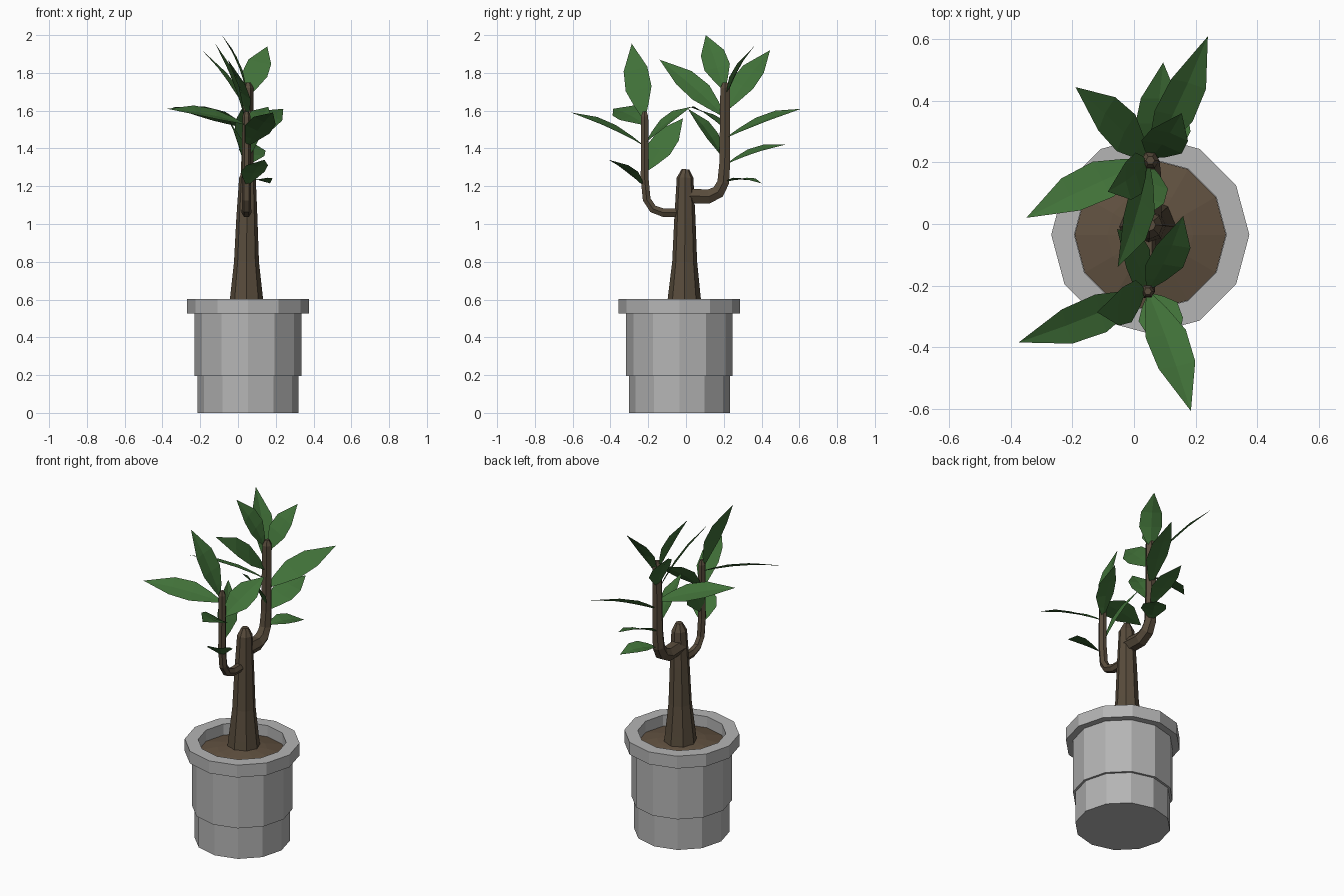
import bpy, bmesh, math
from mathutils import Vector, Matrix

if "Cube" in bpy.data.objects:
    bpy.data.objects.remove(bpy.data.objects["Cube"])


def material(name, rgb):
    m = bpy.data.materials.new(name)
    m.diffuse_color = (*rgb, 1)
    m.use_nodes = True
    m.node_tree.nodes["Principled BSDF"].inputs["Base Color"].default_value = m.diffuse_color
    return m


GREY = material("pot_grey", (0.46, 0.46, 0.46))
SOIL = material("soil_brown", (0.12, 0.083, 0.052))
BARK = material("bark_brown", (0.098, 0.072, 0.045))
GREEN = material("leaf_green", (0.052, 0.165, 0.04))


def finish(name, bm, mat, recalc=True):
    if recalc:
        bmesh.ops.recalc_face_normals(bm, faces=bm.faces)
    me = bpy.data.meshes.new(name)
    bm.to_mesh(me)
    bm.free()
    me.materials.append(mat)
    ob = bpy.data.objects.new(name, me)
    bpy.context.collection.objects.link(ob)
    return ob


def skin(bm, rings):
    for a, b in zip(rings, rings[1:]):
        n = len(a)
        for i in range(n):
            j = (i + 1) % n
            bm.faces.new((a[i], a[j], b[j], b[i]))


def lathe(name, profile, centre, sides, mat):
    """Faceted turned shape, both ends capped."""
    bm = bmesh.new()
    rings = []
    for r, z in profile:
        rings.append([bm.verts.new((centre[0] + r * math.cos(2 * math.pi * i / sides),
                                    centre[1] + r * math.sin(2 * math.pi * i / sides), z))
                      for i in range(sides)])
    skin(bm, rings)
    bm.faces.new(rings[0])
    bm.faces.new(rings[-1])
    return finish(name, bm, mat)


def tube(name, path, radii, sides, mat):
    """Tapering faceted tube along a path lying in a plane of constant x."""
    bm = bmesh.new()
    pts = [Vector(p) for p in path]
    rings = []
    for k, p in enumerate(pts):
        d = (pts[min(k + 1, len(pts) - 1)] - pts[max(k - 1, 0)]).normalized()
        u = Vector((1, 0, 0))
        v = d.cross(u).normalized()
        rings.append([bm.verts.new(p + radii[k] * (u * math.cos(2 * math.pi * i / sides)
                                                   + v * math.sin(2 * math.pi * i / sides)))
                      for i in range(sides)])
    skin(bm, rings)
    bm.faces.new(rings[0])
    bm.faces.new(rings[-1])
    return finish(name, bm, mat)


def leaf(name, base, tip, roll):
    """Pointed leaf blade folded along its midrib and slightly arched."""
    base, tip = Vector(base), Vector(tip)
    d = tip - base
    side = d.cross(Vector((0, 0, 1))).normalized()
    side = Matrix.Rotation(math.radians(roll), 3, d.normalized()) @ side
    up = side.cross(d).normalized()
    bm = bmesh.new()
    rows = []
    for t, w in ((0, 0.012), (0.14, 0.038), (0.36, 0.07), (0.63, 0.064)):
        mid = base + d * t + up * (0.06 * t * (1 - t))
        rim = up * w * 0.14
        rows.append([bm.verts.new(mid - side * w + rim), bm.verts.new(mid),
                     bm.verts.new(mid + side * w + rim)])
    for a, b in zip(rows, rows[1:]):
        for i in (0, 1):
            bm.faces.new((a[i], a[i + 1], b[i + 1], b[i]))
    end = bm.verts.new(tip)
    for i in (0, 1):
        bm.faces.new((rows[-1][i], rows[-1][i + 1], end))
    return finish(name, bm, GREEN, recalc=False)


# Pot with stepped wall, rim and hollow top; soil mound
POT = (0.053, -0.035)
lathe("pot", [(0.268, 0), (0.268, 0.195), (0.282, 0.195), (0.282, 0.527), (0.322, 0.527),
              (0.322, 0.603), (0.247, 0.603), (0.247, 0.5)], POT, 12, GREY)
lathe("soil", [(0.246, 0.51), (0.246, 0.535), (0.14, 0.56), (0.03, 0.575)], POT, 12, SOIL)

# Trunk, cut off at the top
tube("trunk", [(0.045, -0.009, 0.54), (0.045, -0.009, 0.62), (0.045, -0.007, 0.8),
               (0.047, -0.006, 1.03), (0.05, -0.005, 1.245), (0.05, -0.003, 1.29)],
     [0.095, 0.086, 0.066, 0.056, 0.044, 0.02], 8, BARK)

# Two side branches bending upward
tube("short_branch", [(0.045, 0.0, 1.06), (0.045, -0.12, 1.06), (0.045, -0.175, 1.08),
                      (0.045, -0.208, 1.13), (0.045, -0.219, 1.24), (0.045, -0.219, 1.57),
                      (0.045, -0.219, 1.595)],
     [0.027, 0.026, 0.025, 0.024, 0.024, 0.022, 0.012], 6, BARK)
tube("tall_branch", [(0.045, 0.0, 1.15), (0.045, 0.12, 1.145), (0.047, 0.17, 1.17),
                     (0.048, 0.197, 1.22), (0.05, 0.205, 1.32), (0.053, 0.207, 1.72),
                     (0.053, 0.207, 1.75)],
     [0.045, 0.043, 0.04, 0.036, 0.033, 0.029, 0.014], 6, BARK)

# Leaves: base height, tip x, y, z, roll in degrees
TALL = [(1.72, -0.085, 0.105, 2.0, -32), (1.69, 0.155, 0.36, 1.94, 20),
        (1.61, -0.19, 0.445, 1.92, 25), (1.58, -0.053, -0.14, 1.87, -45),
        (1.51, -0.35, 0.02, 1.62, 20), (1.46, 0.24, 0.61, 1.61, 25),
        (1.36, 0.02, 0.01, 1.61, -20), (1.32, 0.095, 0.525, 1.42, 15),
        (1.225, 0.17, 0.40, 1.215, 0)]
SHORT = [(1.57, -0.12, -0.287, 1.955, -30), (1.53, -0.375, -0.385, 1.61, -25),
         (1.44, 0.16, 0.026, 1.62, 35), (1.42, 0.185, -0.608, 1.59, -20),
         (1.29, -0.055, -0.016, 1.56, 45), (1.21, 0.14, -0.41, 1.34, 0)]
for label, x, y, rows in (("tall_branch_leaf", 0.05, 0.207, TALL),
                          ("short_branch_leaf", 0.045, -0.219, SHORT)):
    for n, (z, tx, ty, tz, roll) in enumerate(rows, 1):
        out = Vector((tx - x, ty - y)).normalized() * 0.015
        leaf(f"{label}_{n}", (x + out.x, y + out.y, z), (tx, ty, tz), roll)
